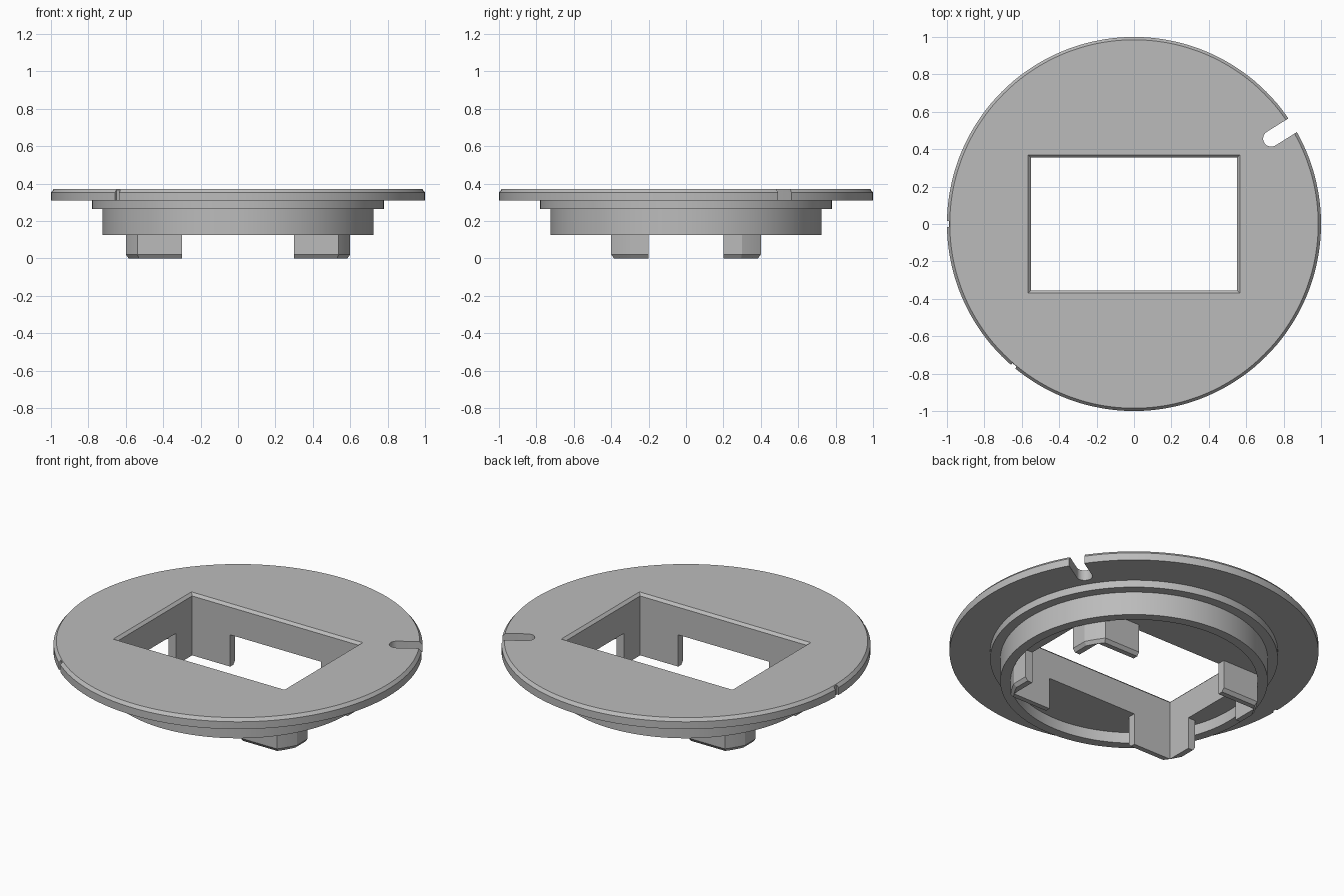
import bpy, bmesh, math

old = bpy.data.objects.get("Cube")
if old:
    bpy.data.objects.remove(old, do_unlink=True)

grey = bpy.data.materials.new("plain grey")
grey.use_nodes = True
grey.diffuse_color = (0.5, 0.5, 0.5, 1)
grey.node_tree.nodes["Principled BSDF"].inputs["Base Color"].default_value = (0.5, 0.5, 0.5, 1)


def loft(name, sections):
    """Capped solid through (outline, z) sections with equal point counts."""
    bm = bmesh.new()
    rings = [[bm.verts.new((x, y, z)) for x, y in outline] for outline, z in sections]
    n = len(rings[0])
    for a, b in zip(rings, rings[1:]):
        for i in range(n):
            j = (i + 1) % n
            bm.faces.new((a[i], a[j], b[j], b[i]))
    bm.faces.new(rings[0])
    bm.faces.new(rings[-1])
    bmesh.ops.recalc_face_normals(bm, faces=bm.faces)
    mesh = bpy.data.meshes.new(name)
    bm.to_mesh(mesh)
    bm.free()
    mesh.materials.append(grey)
    obj = bpy.data.objects.new(name, mesh)
    bpy.context.collection.objects.link(obj)
    return obj


def activate(obj):
    bpy.ops.object.select_all(action='DESELECT')
    obj.select_set(True)
    bpy.context.view_layer.objects.active = obj


def cut(obj, cutter):
    mod = obj.modifiers.new("cut", 'BOOLEAN')
    mod.operation = 'DIFFERENCE'
    mod.solver = 'EXACT'
    mod.object = cutter
    activate(obj)
    bpy.ops.object.modifier_apply(modifier=mod.name)
    bpy.data.objects.remove(cutter, do_unlink=True)


def circle(r, n=144):
    return [(r * math.cos(2 * math.pi * i / n), r * math.sin(2 * math.pi * i / n)) for i in range(n)]


def rect(x, y):
    return [(-x, -y), (x, -y), (x, y), (-x, y)]


def turned(points, angle):
    c, s = math.cos(angle), math.sin(angle)
    return [(x * c - y * s, x * s + y * c) for x, y in points]


# Stepped round body: chamfered flange, shoulder, rim and recessed underside
profile = [(.985, .37), (1, .352), (1, .308), (.78, .308), (.78, .265),
           (.725, .265), (.725, .125), (.67, .125), (.67, .19)]
body = loft("flanged_body", [(circle(r), z) for r, z in profile])

# Rectangular window with a chamfered top edge
HX, HY = .552, .355
cut(body, loft("window_cutter", [(rect(HX, HY), 0), (rect(HX, HY), .355),
                                 (rect(HX + .035, HY + .035), .39)]))

# Round-ended slot in the flange
w = .043
slot = [(1.1, -w), (1.1, w)]
slot += [(.864 + w * math.cos(a), w * math.sin(a))
         for a in [math.pi * (.5 + i / 16) for i in range(17)]]
slot = turned(slot, math.radians(31.9))
cut(body, loft("slot_cutter", [(slot, .29), (slot, .4)]))

# Two small nicks in the flange edge
for deg in (180, 229.7):
    nick = turned([(.988, -.015), (1.1, -.015), (1.1, .015), (.988, .015)], math.radians(deg))
    cut(body, loft("nick_cutter", [(nick, .29), (nick, .4)]))

activate(body)
bpy.ops.object.shade_smooth_by_angle(angle=math.radians(25))


# Corner legs: L-shaped, rounded to the rim, with a chamfered foot
def leg_outline(inset):
    ox, oy, r = .6 - inset, .4 - inset, .67 - inset
    a0, a1 = math.acos(ox / r), math.asin(oy / r)
    arc = [(r * math.cos(a0 + (a1 - a0) * i / 6), r * math.sin(a0 + (a1 - a0) * i / 6))
           for i in range(7)]
    return [(.3, HY), (HX, HY), (HX, .2), (ox, .2)] + arc + [(.3, oy)]


legs = loft("corner_legs", [(leg_outline(0), .19), (leg_outline(0), .02), (leg_outline(.015), 0)])
mirror = legs.modifiers.new("mirror", 'MIRROR')
mirror.use_axis = (True, True, False)
mirror.use_mirror_merge = False
activate(legs)
bpy.ops.object.modifier_apply(modifier=mirror.name)
bpy.ops.object.shade_smooth_by_angle(angle=math.radians(20))
